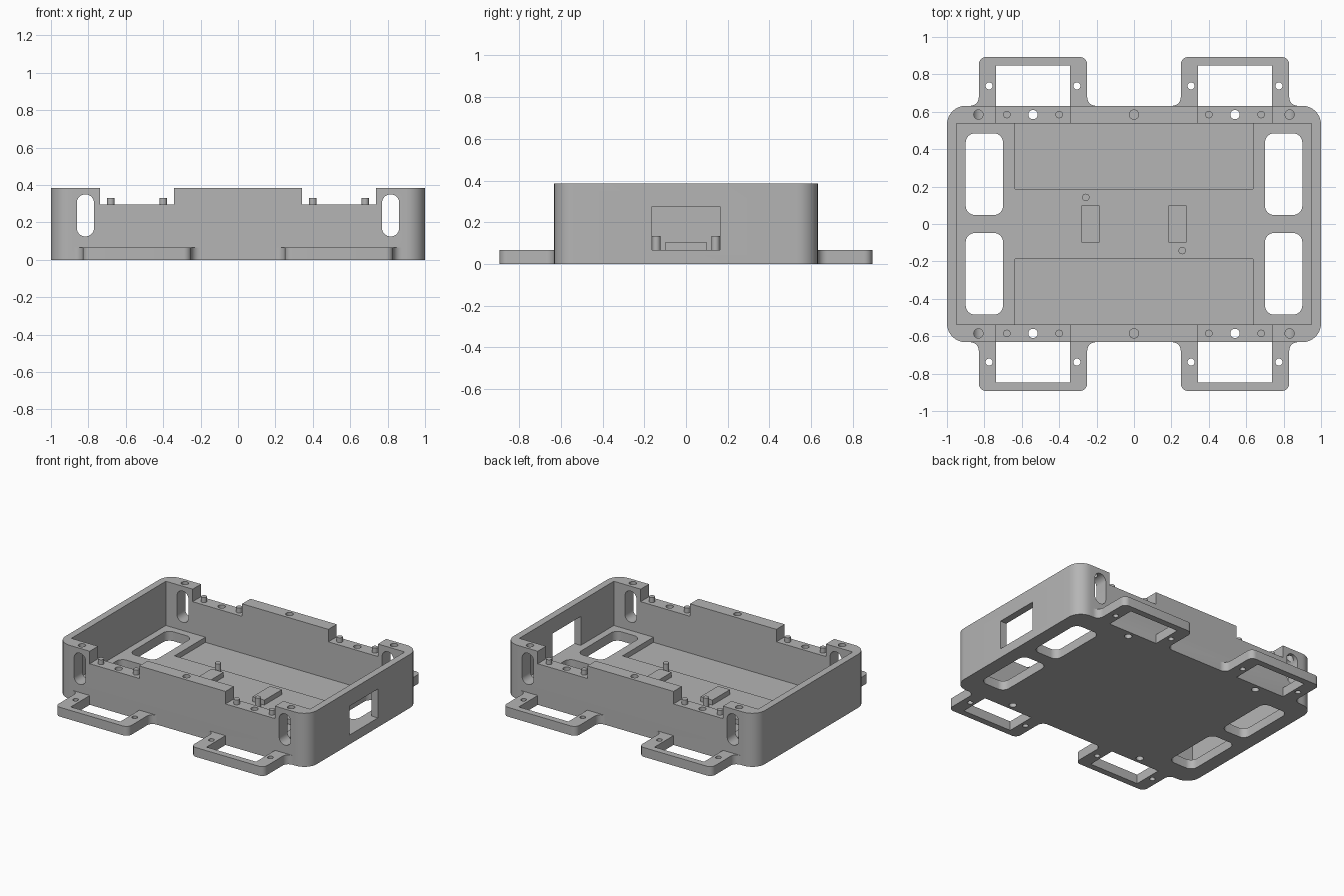
import bpy, bmesh
from math import cos, sin, pi, radians
from mathutils import Vector

old = bpy.data.objects.get("Cube")
if old:
    bpy.data.objects.remove(old, do_unlink=True)

grey = bpy.data.materials.new("plain_grey")
grey.use_nodes = True
grey.diffuse_color = (0.46, 0.46, 0.46, 1)
grey.node_tree.nodes["Principled BSDF"].inputs["Base Color"].default_value = grey.diffuse_color

HEIGHT, FLOOR = 0.385, 0.067      # case height and floor thickness
HALF_Y, INNER_Y = 0.632, 0.537    # outer and inner faces of the long walls
WALL_MID = 0.585                  # line of screws along the long walls


def arc(cx, cy, r, start, end, n=8):
    steps = [radians(start + (end - start) * i / n) for i in range(n + 1)]
    return [(cx + r * cos(t), cy + r * sin(t)) for t in steps]


def rounded(x0, x1, y0, y1, r):
    return (arc(x1 - r, y0 + r, r, -90, 0) + arc(x1 - r, y1 - r, r, 0, 90)
            + arc(x0 + r, y1 - r, r, 90, 180) + arc(x0 + r, y0 + r, r, 180, 270))


def rect(x0, x1, y0, y1):
    return [(x0, y0), (x1, y0), (x1, y1), (x0, y1)]


def circle(x, y, r):
    return arc(x, y, r, 0, 360, 24)[:-1]


def prism(name, outline, low, high, axis="z"):
    """Extrude a closed outline along z, or an x-z outline along y."""
    bm = bmesh.new()
    lift = (lambda p: (p[0], p[1], low)) if axis == "z" else (lambda p: (p[0], low, p[1]))
    face = bm.faces.new([bm.verts.new(lift(p)) for p in outline])
    top = bmesh.ops.extrude_face_region(bm, geom=[face])["geom"]
    move = Vector((0, 0, high - low)) if axis == "z" else Vector((0, high - low, 0))
    bmesh.ops.translate(bm, vec=move, verts=[v for v in top if isinstance(v, bmesh.types.BMVert)])
    bmesh.ops.remove_doubles(bm, verts=bm.verts, dist=1e-5)
    bmesh.ops.recalc_face_normals(bm, faces=bm.faces)
    mesh = bpy.data.meshes.new(name)
    bm.to_mesh(mesh)
    bm.free()
    mesh.materials.append(grey)
    obj = bpy.data.objects.new(name, mesh)
    bpy.context.collection.objects.link(obj)
    return obj


def activate(obj):
    bpy.ops.object.select_all(action="DESELECT")
    obj.select_set(True)
    bpy.context.view_layer.objects.active = obj


def cut(target, outline, low, high, axis="z"):
    cutter = prism("cutter", outline, low, high, axis)
    mod = target.modifiers.new("cut", "BOOLEAN")
    mod.operation, mod.solver, mod.object = "DIFFERENCE", "EXACT", cutter
    activate(target)
    bpy.ops.object.modifier_apply(modifier=mod.name)
    bpy.data.objects.remove(cutter, do_unlink=True)


def finish(obj):
    activate(obj)
    bpy.ops.object.shade_smooth_by_angle(angle=radians(30))


def span(s, a, b):
    return sorted((s * a, s * b))


# Open case with a square-cornered cavity
case = prism("case", rounded(-1, 1, -HALF_Y, HALF_Y, 0.1), 0, HEIGHT)
cut(case, rect(-0.95, 0.95, -INNER_Y, INNER_Y), FLOOR, 0.6)

# Connector window in one end wall
cut(case, rect(0.9, 1.1, -0.162, 0.162), FLOOR, 0.275)

for s in (-1, 1):
    # Shallow floor recesses along the long walls
    cut(case, rect(-0.635, 0.635, *span(s, 0.186, INNER_Y)), 0.03, 0.2)
    # Wall notches and upright corner slots, through both long walls
    cut(case, rect(*span(s, 0.343, 0.737), 0.295, 0.6), -1, 1, "y")
    cut(case, rounded(*span(s, 0.77, 0.862), 0.125, 0.35, 0.0455), -1, 1, "y")
    # Blind screw hole in the middle of each wall
    cut(case, circle(0, s * WALL_MID, 0.025), 0.2, 0.6)
    for t in (-1, 1):
        # Floor openings, corner screw holes and through screw holes
        cut(case, rounded(*span(s, 0.7, 0.9), *span(t, 0.048, 0.485), 0.05), -0.1, 0.2)
        cut(case, circle(s * 0.832, t * WALL_MID, 0.025), 0.24, 0.6)
        cut(case, circle(s * 0.54, t * WALL_MID, 0.025), -0.1, 0.6)
finish(case)

# Locating pegs standing in the notches
for s in (-1, 1):
    for t in (-1, 1):
        for x in (0.4, 0.68):
            finish(prism("notch_peg", circle(s * x, t * WALL_MID, 0.02), 0.29, 0.33))

# Support blocks and pegs on the floor
for s in (-1, 1):
    prism("support_block", rect(*span(s, 0.185, 0.28), -0.1, 0.1), FLOOR - 0.005, 0.102)
    finish(prism("floor_peg", circle(s * 0.258, s * -0.142, 0.02), FLOOR - 0.005, 0.135))

# Open mounting loops with filleted feet, two on each long side
L, R, END, F = 0.25, 0.83, 0.893, 0.045
loop = (arc(R + F, HALF_Y + F, F, 270, 180) + arc(R - 0.04, END - 0.04, 0.04, 0, 90)
        + arc(L + 0.04, END - 0.04, 0.04, 90, 180) + arc(L - F, HALF_Y + F, F, 0, -90)
        + [(0.343, HALF_Y), (0.343, 0.847), (0.737, 0.847), (0.737, HALF_Y)])
for s in (-1, 1):
    for t in (-1, 1):
        tab = prism("mounting_loop", [(s * x, t * y) for x, y in loop], 0, FLOOR)
        for x in (0.305, 0.775):
            cut(tab, circle(s * x, t * 0.738, 0.019), -0.1, 0.2)
        finish(tab)
